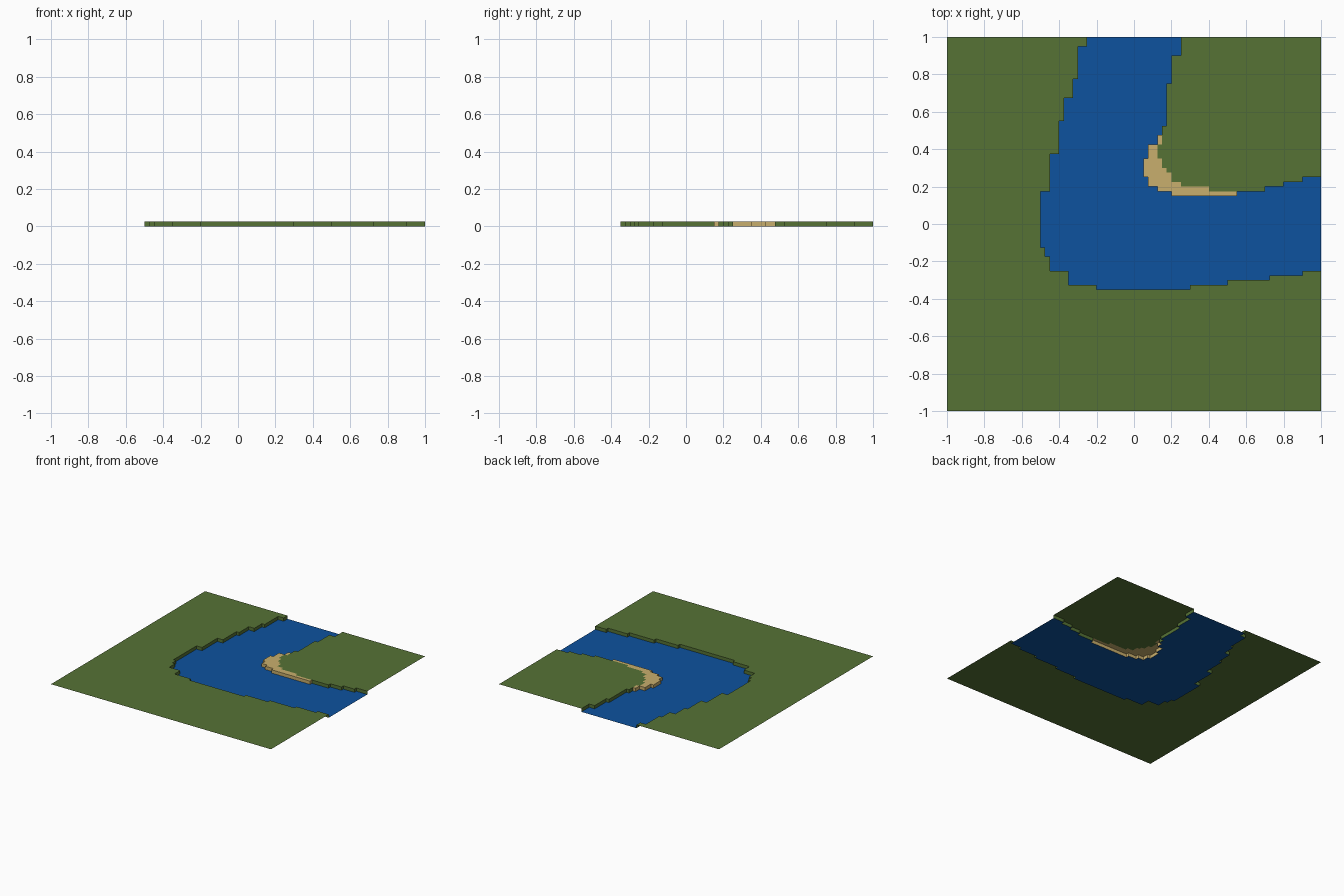
import bpy, bmesh

if "Cube" in bpy.data.objects:
    bpy.data.objects.remove(bpy.data.objects["Cube"])

BANK = 0.027  # height of the land above the water


def material(name, rgb):
    m = bpy.data.materials.new(name)
    m.diffuse_color = (*rgb, 1)
    m.use_nodes = True
    m.node_tree.nodes["Principled BSDF"].inputs["Base Color"].default_value = m.diffuse_color
    return m


GRASS = material("grass green", (0.093, 0.171, 0.036))
WATER = material("water blue", (0.004, 0.084, 0.342))
SAND = material("sand tan", (0.584, 0.429, 0.153))


def stairs(x, y, steps):
    """Stepped outline: each value moves y, then x, then y ..."""
    pts = [(x, y)]
    for i, v in enumerate(steps):
        if i % 2 == 0:
            y = v
        else:
            x = v
        pts.append((x, y))
    return pts


def sheet(name, outline, z, mat, wall=()):
    """Flat open sheet, with vertical bank faces dropping along the wall path."""
    bm = bmesh.new()
    top = bm.faces.new([bm.verts.new((x, y, z)) for x, y in outline])
    top.normal_update()
    if top.normal.z < 0:
        top.normal_flip()
    for (x0, y0), (x1, y1) in zip(wall, wall[1:]):
        bm.faces.new([bm.verts.new(p) for p in
                      ((x0, y0, z), (x1, y1, z), (x1, y1, 0), (x0, y0, 0))])
    bmesh.ops.remove_doubles(bm, verts=bm.verts, dist=1e-5)
    # make the walls face the water, agreeing with the upward sheet
    bmesh.ops.recalc_face_normals(bm, faces=bm.faces)
    if max(bm.faces, key=lambda f: f.calc_area()).normal.z < 0:
        bmesh.ops.reverse_faces(bm, faces=bm.faces)
    me = bpy.data.meshes.new(name)
    bm.to_mesh(me)
    bm.free()
    me.materials.append(mat)
    ob = bpy.data.objects.new(name, me)
    bpy.context.collection.objects.link(ob)


# Outer bank, from the back edge round the bend to the right edge
outer = stairs(-.25, 1, [.95, -.3, .775, -.325, .675, -.375, .55, -.4, .375, -.45,
                         .175, -.5, -.125, -.475, -.175, -.45, -.25, -.35, -.325, -.2,
                         -.35, .3, -.325, .5, -.3, .725, -.275, .9, -.25, 1])
# Inner bank in three stretches: grass, sandy beach, grass
inner_back = stairs(.25, 1, [.9, .2, .75, .175, .525, .15, .475])
beach_edge = stairs(.15, .475, [.475, .125, .425, .075, .35, .05, .25, .075, .2,
                                .125, .175, .2, .15, .55, .175])[1:]
inner_right = stairs(.55, .175, [.175, .7, .2, .8, .225, .9, .25, 1])[1:]
# Line between the beach and the inner grass
beach_back = stairs(.15, .475, [.425, .125, .35, .15, .3, .175, .275, .2, .225,
                                .25, .2, .4, .175, .55])

sheet("outer_meadow", outer + [(1, -1), (-1, -1), (-1, 1)], BANK, GRASS, outer)
sheet("beach", beach_edge + beach_back[-2:0:-1], BANK, SAND, beach_edge)

# Inner meadow, with bank walls on both grassy stretches
sheet("inner_meadow", inner_back + beach_back[1:] + inner_right[1:] + [(1, 1)],
      BANK, GRASS)
for name, path in (("inner_bank_back", inner_back), ("inner_bank_right", inner_right)):
    bm = bmesh.new()
    for (x0, y0), (x1, y1) in zip(path, path[1:]):
        bm.faces.new([bm.verts.new(p) for p in
                      ((x0, y0, BANK), (x0, y0, 0), (x1, y1, 0), (x1, y1, BANK))])
    me = bpy.data.meshes.new(name)
    bm.to_mesh(me)
    bm.free()
    me.materials.append(GRASS)
    bpy.context.collection.objects.link(bpy.data.objects.new(name, me))

# River surface between the banks
sheet("river", outer + inner_right[::-1] + beach_edge[-2::-1] + inner_back[-2::-1],
      0, WATER)
